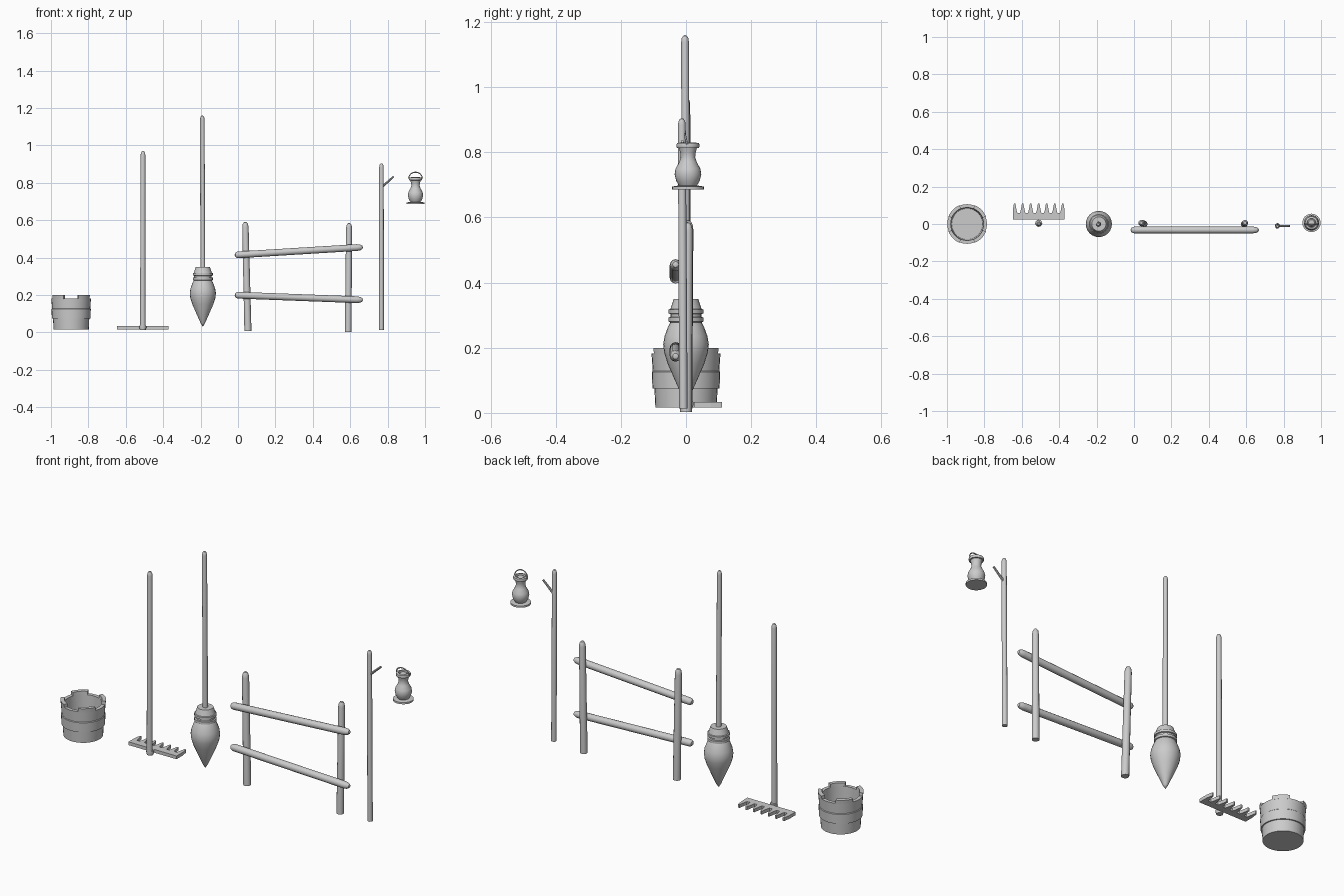
import bpy, bmesh, math
from mathutils import Vector, Matrix

if "Cube" in bpy.data.objects:
    bpy.data.objects.remove(bpy.data.objects["Cube"])


def finish(name, bm, smooth=True):
    bmesh.ops.remove_doubles(bm, verts=bm.verts, dist=1e-5)
    bmesh.ops.recalc_face_normals(bm, faces=bm.faces)
    me = bpy.data.meshes.new(name)
    bm.to_mesh(me)
    bm.free()
    ob = bpy.data.objects.new(name, me)
    bpy.context.collection.objects.link(ob)
    if smooth:
        bpy.ops.object.select_all(action='DESELECT')
        ob.select_set(True)
        bpy.context.view_layer.objects.active = ob
        bpy.ops.object.shade_smooth_by_angle(angle=math.radians(35))
    return ob


def lathe(name, profile, origin=(0, 0, 0), direction=(0, 0, 1), n=24, start=0, sweep=360, closed=False):
    """Revolve (radius, height) points around an axis; a partial closed sweep gets end caps."""
    bm = bmesh.new()
    full = sweep == 360
    rot = Vector((0, 0, 1)).rotation_difference(Vector(direction)).to_matrix().to_4x4()
    mat = Matrix.Translation(origin) @ rot
    rings = []
    for i in range(n if full else n + 1):
        a = math.radians(start + sweep * i / n)
        rings.append([bm.verts.new(mat @ Vector((r * math.cos(a), r * math.sin(a), z))) for r, z in profile])
    m = len(profile)
    for i in range(n):
        p, q = rings[i], rings[(i + 1) % len(rings)]
        for j in range(m if closed else m - 1):
            k = (j + 1) % m
            bm.faces.new((p[j], q[j], q[k], p[k]))
    if not full:
        bm.faces.new(rings[0])
        bm.faces.new(rings[-1][::-1])
    bmesh.ops.remove_doubles(bm, verts=bm.verts, dist=1e-5)
    bmesh.ops.dissolve_degenerate(bm, dist=1e-6, edges=bm.edges)
    return finish(name, bm)


def rod(name, a, b, r, r_end=None, round_a=False, round_b=True, n=12):
    """Straight round stick with flat or rounded ends."""
    a, b = Vector(a), Vector(b)
    length = (b - a).length
    re = r_end or r
    if round_a:
        prof = [(0, 0), (r * .6, r * .2), (r * .9, r * .6), (r, r * 1.2)]
    else:
        prof = [(0, 0), (r, 0)]
    if round_b:
        prof += [(re, length - re * 1.8), (re * .85, length - re * .8), (re * .5, length - re * .2), (0, length)]
    else:
        prof += [(re, length), (0, length)]
    return lathe(name, prof, a, b - a, n)


# Bucket: stepped tub, hoop and notched rim
bucket = (-.892, 0, 0)
lathe("bucket_tub", [(0, .016), (.094, .016), (.097, .075), (.103, .075), (.105, .125),
                     (.102, .128), (.106, .183), (.088, .183), (.083, .03), (0, .03)], bucket, n=32)
for i in range(4):
    lathe(f"bucket_rim_{i}", [(.106, .18), (.108, .2), (.089, .2), (.088, .18)], bucket,
          n=6, start=90 * i + 22, sweep=46, closed=True)

# Rake: handle, socket and toothed head
rod("rake_handle", (-.509, 0, .02), (-.508, 0, .97), .0145, .013)
lathe("rake_socket", [(0, .012), (.016, .014), (.019, .025), (.018, .036), (0, .04)], (-.509, .004, 0), n=12)
bm = bmesh.new()
left, right, teeth = -.648, -.371, 7
pts = [(right, .024), (left, .024)]
pitch = (right - left - .02) / (teeth - 1)
for i in range(teeth):
    x = left + .01 + pitch * i
    if i:
        pts.append((x - .014, .06))
    pts += [(x - .01, .075), (x - .004, .11), (x + .004, .11), (x + .01, .075)]
    if i < teeth - 1:
        pts.append((x + .014, .06))
face = bm.faces.new([bm.verts.new((x, y, .017)) for x, y in pts])
ext = bmesh.ops.extrude_face_region(bm, geom=[face])
bmesh.ops.translate(bm, vec=(0, 0, .017), verts=[v for v in ext['geom'] if isinstance(v, bmesh.types.BMVert)])
finish("rake_head", bm, smooth=False)

# Broom: tapered handle and bound bristle bundle
rod("broom_handle", (-.188, 0, .33), (-.191, -.003, 1.16), .013, .012)
lathe("broom_head", [(0, .03), (.012, .05), (.034, .1), (.056, .15), (.067, .185), (.07, .21), (.066, .235),
                     (.055, .265), (.048, .278), (.053, .28), (.053, .293), (.047, .295), (.047, .303),
                     (.053, .305), (.053, .317), (.048, .319), (.038, .349), (0, .349)], (-.188, 0, 0), n=24)

# Fence: two posts and two sloping rails
rod("fence_post_left", (.053, 0, .008), (.039, .006, .592), .019, .017)
rod("fence_post_right", (.589, 0, .003), (.594, .005, .586), .018, .016)
rod("fence_rail_upper", (-.018, -.032, .414), (.668, -.032, .456), .018, round_a=True)
rod("fence_rail_lower", (-.018, -.032, .2), (.668, -.032, .174), .018, round_a=True)

# Lantern pole with a side peg
rod("lantern_pole", (.767, -.008, .014), (.767, -.013, .905), .013, .012)
rod("pole_peg", (.768, -.011, .776), (.832, -.011, .834), .0065, .005, round_b=False, n=8)

# Lantern: base plate, glass, cap and wire handle
centre = (.949, .006, 0)
lathe("lantern_base", [(0, .686), (.049, .686), (.049, .695), (.03, .698), (0, .698)], centre, n=24)
lathe("lantern_glass", [(0, .696), (.026, .696), (.036, .712), (.041, .733), (.038, .75), (.027, .77), (.022, .785),
                        (.024, .8), (.028, .815), (0, .815)], centre, n=24)
lathe("lantern_cap", [(.022, .813), (.034, .814), (.036, .82), (.034, .828), (.024, .83), (.022, .822)],
      centre, n=24, closed=True)
lathe("lantern_top", [(.024, .816), (.016, .826), (0, .829)], centre, n=24)
curve = bpy.data.curves.new("lantern_handle", 'CURVE')
curve.dimensions = '3D'
curve.bevel_depth = .003
curve.bevel_resolution = 1
spline = curve.splines.new('POLY')
spline.points.add(12)
for i, p in enumerate(spline.points):
    t = math.pi * i / 12
    p.co = (centre[0] + .037 * math.cos(t), -.004 + .008 * (1 - math.sin(t)), .823 + .034 * math.sin(t), 1)
bpy.context.collection.objects.link(bpy.data.objects.new("lantern_handle", curve))
